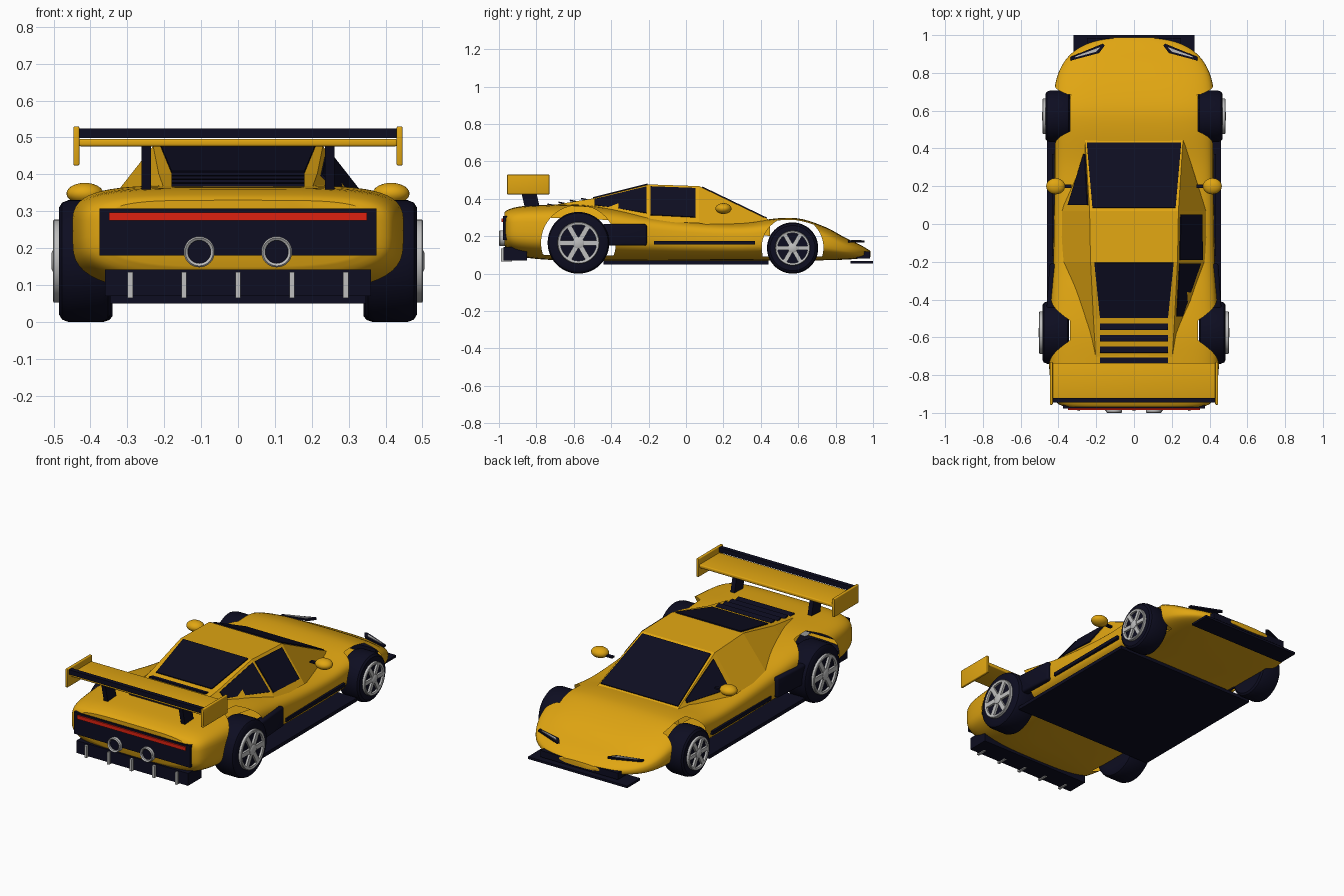
import bpy, bmesh, math
from mathutils import Vector

if "Cube" in bpy.data.objects:
    bpy.data.objects.remove(bpy.data.objects["Cube"])


def material(name, rgb):
    m = bpy.data.materials.new(name)
    m.diffuse_color = (*rgb, 1)
    m.use_nodes = True
    m.node_tree.nodes["Principled BSDF"].inputs["Base Color"].default_value = m.diffuse_color
    return m


YELLOW = material("yellow_paint", (0.75, 0.38, 0.006))
BLACK = material("blue_black", (0.004, 0.004, 0.015))
GREY = material("light_metal", (0.52, 0.52, 0.52))
RED = material("tail_red", (0.72, 0.015, 0.005))


def finish(name, bm, mat, smooth=False):
    bmesh.ops.recalc_face_normals(bm, faces=bm.faces[:])
    me = bpy.data.meshes.new(name)
    bm.to_mesh(me)
    bm.free()
    ob = bpy.data.objects.new(name, me)
    bpy.context.collection.objects.link(ob)
    me.materials.append(mat)
    if smooth:
        smooth_shade(ob)
    return ob


def smooth_shade(ob):
    bpy.ops.object.select_all(action='DESELECT')
    ob.select_set(True)
    bpy.context.view_layer.objects.active = ob
    bpy.ops.object.shade_smooth_by_angle(angle=math.radians(35))


def box(name, x, y, z, mat, bevel=0):
    """Box between the (low, high) pairs; the origin is its centre."""
    bm = bmesh.new()
    bmesh.ops.create_cube(bm, size=1)
    bmesh.ops.scale(bm, verts=bm.verts, vec=(abs(x[1] - x[0]), y[1] - y[0], z[1] - z[0]))
    if bevel:
        bmesh.ops.bevel(bm, geom=bm.edges[:], offset=bevel, segments=3, affect='EDGES', profile=0.5)
    ob = finish(name, bm, mat, bool(bevel))
    ob.location = [sum(p) / 2 for p in (x, y, z)]
    return ob


def loft(name, rings, mat, smooth=False):
    bm = bmesh.new()
    rows = [[bm.verts.new(p) for p in ring] for ring in rings]
    n = len(rows[0])
    for a, b in zip(rows, rows[1:]):
        for i in range(n):
            bm.faces.new((a[i], a[(i + 1) % n], b[(i + 1) % n], b[i]))
    bm.faces.new(rows[0])
    bm.faces.new(rows[-1][::-1])
    return finish(name, bm, mat, smooth)


def lathe(name, profile, centre, mat, axis='X', segs=48):
    """Turned part; profile is (distance along axis, radius)."""
    rings = []
    for d, r in profile:
        ring = []
        for i in range(segs):
            a = 2 * math.pi * i / segs
            u, v = r * math.cos(a), r * math.sin(a)
            ring.append(Vector(centre) + Vector((d, u, v) if axis == 'X' else (u, d, v)))
        rings.append(ring)
    return loft(name, rings, mat, True)


def plate(name, pts, normal, mat, lift=0.006):
    """Thin panel straddling a surface along the outward normal."""
    n = Vector(normal).normalized()
    return loft(name, [[Vector(p) - n * 0.003 for p in pts], [Vector(p) + n * lift for p in pts]], mat)


# Body shell: (y, half width, bottom, top), smoothed between stations
STATIONS = [(-0.97, .36, .15, .33), (-0.945, .41, .115, .345), (-0.88, .435, .09, .36),
            (-0.75, .45, .075, .367), (-0.575, .455, .07, .37), (-0.4, .44, .07, .35),
            (-0.2, .428, .07, .315), (0.05, .423, .07, .285), (0.3, .42, .07, .275),
            (0.5, .42, .07, .297), (0.62, .425, .07, .292), (0.75, .415, .072, .247),
            (0.85, .375, .075, .193), (0.92, .31, .08, .16), (0.965, .22, .085, .135),
            (0.987, .12, .09, .12)]


def spline(p0, p1, p2, p3, t):
    return [0.5 * (2 * b + (c - a) * t + (2 * a - 5 * b + 4 * c - d) * t * t
                   + (3 * b - a - 3 * c + d) * t ** 3) for a, b, c, d in zip(p0, p1, p2, p3)]


def section(y, w, lo, hi, segs=56):
    top_n = 4.5 - 2 * min(max((y - 0.6) / 0.35, 0), 1)
    mid, h, ring = (lo + hi) / 2, (hi - lo) / 2, []
    for i in range(segs):
        a = 2 * math.pi * i / segs
        c, s = math.cos(a), math.sin(a)
        n = top_n if s >= 0 else 3
        ring.append((math.copysign(abs(c) ** (2 / n), c) * w, y,
                     mid + math.copysign(abs(s) ** (2 / n), s) * h))
    return ring


rings = []
for i in range(len(STATIONS) - 1):
    q = [STATIONS[min(max(i + k, 0), len(STATIONS) - 1)] for k in (-1, 0, 1, 2)]
    rings += [section(*spline(*q, t / 4)) for t in range(4)]
rings.append(section(*STATIONS[-1]))
body = loft("body_shell", rings, YELLOW)

# Wheel arches: cut openings, then remove the inner walls so the shell stays open
ARCHES = [(-0.575, 0.165, 0.2), (0.57, 0.14, 0.165)]
for y, z, r in ARCHES:
    for s in (-1, 1):
        cutter = lathe("arch_cutter", [(0.34 * s, r), (0.6 * s, r)], (0, y, z), YELLOW, segs=96)
        cutter.hide_render = True
        mod = body.modifiers.new("arch", 'BOOLEAN')
        mod.operation, mod.solver, mod.object = 'DIFFERENCE', 'EXACT', cutter
        bpy.context.view_layer.objects.active = body
        bpy.ops.object.modifier_apply(modifier=mod.name)
        bpy.data.objects.remove(cutter)
bm = bmesh.new()
bm.from_mesh(body.data)
walls = []
for f in bm.faces:
    c = f.calc_center_median()
    if abs(c.x) > 0.339 and any(math.hypot(c.y - y, c.z - z) < r + 1e-5 for y, z, r in ARCHES):
        walls.append(f)
bmesh.ops.delete(bm, geom=walls, context='FACES')
bm.to_mesh(body.data)
bm.free()
smooth_shade(body)

# Cabin: (y, roof z, roof half width, base z, base half width)
CABIN = [(0.45, .285, .26, .2, .27), (0.07, .468, .235, .27, .38), (-0.2, .477, .23, .28, .385),
         (-0.5, .402, .215, .29, .325), (-0.75, .36, .2, .3, .24)]
loft("cabin", [[(-b, y, zb), (-t, y, zt), (t, y, zt), (b, y, zb)] for y, zt, t, zb, b in CABIN], YELLOW)


def cabin_at(y):
    for a, b in zip(CABIN, CABIN[1:]):
        if b[0] <= y <= a[0]:
            k = (a[0] - y) / (a[0] - b[0])
            return [p + (q - p) * k for p, q in zip(a, b)]


def roof_panel(name, y0, w0, y1, w1, normal, lift=0.006):
    z0, z1 = cabin_at(y0)[1], cabin_at(y1)[1]
    plate(name, [(-w0, y0, z0), (w0, y0, z0), (w1, y1, z1), (-w1, y1, z1)], normal, BLACK, lift)


def side_window(name, s, corners):
    pts = []
    for y, z in corners:
        _, zt, t, zb, b = cabin_at(y)
        k = (z - zb) / (zt - zb)
        pts.append((s * (b + (t - b) * k), y, z))
    plate(name, pts, (s * 0.8, 0, 0.6), BLACK)


roof_panel("windshield", 0.43, .25, 0.085, .22, (0, .45, .9))
roof_panel("rear_window", -0.205, .21, -0.497, .18, (0, -.25, .97))
side_window("door_window", 1, [(0.05, .3), (0.05, .455), (-0.19, .464), (-0.19, .312)])
side_window("rear_quarter_window", 1, [(-0.21, .322), (-0.21, .464), (-0.49, .396), (-0.49, .365)])
side_window("front_quarter_window", -1, [(0.1, .298), (0.1, .443), (0.37, .315), (0.37, .296)])

# Engine cover louvers
for i in range(4):
    y = -0.545 - i * 0.06
    z = cabin_at(y)[1] + 0.004
    slat = box("louver", (-.18, .18), (y - .017, y + .017), (z - .004, z + .004), BLACK)
    slat.rotation_euler.x = -0.2

# Wheels
for y, R, x0, x1 in [(-0.575, .165, .345, .485), (0.57, .137, .34, .468)]:
    for s in (-1, 1):
        c, rim = (0, y, R), R * 0.68
        lathe("tyre", [(x * s, r) for x, r in [(x0, R * .75), (x0, R * .88), (x0 + .008, R * .96),
              (x0 + .025, R), (x1 - .025, R), (x1 - .008, R * .96), (x1, R * .88), (x1, R * .6)]], c, BLACK)
        lathe("rim_ring", [(x * s, r) for x, r in [(x1 - .005, rim), (x1 + .014, rim),
              (x1 + .017, rim * .97), (x1 + .014, rim * .86), (x1 - .005, rim * .86)]], c, GREY)
        # dark dish filling the ring, so spokes stand out
        lathe("wheel_dish", [((x1 - .01) * s, rim * .9), ((x1 + .002) * s, rim * .9)], c, BLACK)
        lathe("hub", [((x1 - .005) * s, rim * .27), ((x1 + .016) * s, rim * .27),
                      ((x1 + .02) * s, rim * .2)], c, GREY)
        for k in range(6):
            a = k * math.pi / 3 + math.pi / 6
            spoke = box("spoke", (0, .016), (-rim * .12, rim * .12), (-rim * .4, rim * .4), GREY)
            spoke.rotation_euler.x = a
            spoke.location = (s * (x1 + .006), y - math.sin(a) * rim * .52, R + math.cos(a) * rim * .52)

# Floor, side trim, intakes and mirrors
box("floor_plate", (-.46, .46), (-.44, .44), (.05, .07), BLACK)
for s in (-1, 1):
    box("side_stripe", (s * .41, s * .434), (-.17, .37), (.155, .175), BLACK)
    intake = box("side_intake", (s * .405, s * .455), (-.45, -.21), (.15, .265), BLACK, .012)
    intake.rotation_euler.z = s * 0.07
    box("mirror_arm", (s * .33, s * .4), (.19, .21), (.335, .345), BLACK)
    bm = bmesh.new()
    bmesh.ops.create_uvsphere(bm, u_segments=24, v_segments=14, radius=1)
    bmesh.ops.scale(bm, verts=bm.verts, vec=(.05, .043, .029))
    mirror = finish("mirror", bm, YELLOW, True)
    mirror.location = (s * .415, .2, .348)

# Nose: splitter, grille and headlights
box("front_splitter", (-.32, .32), (.88, 1.0), (.055, .068), BLACK)
box("nose_grille", (-.25, .25), (.91, .985), (.08, .118), BLACK)
for s in (-1, 1):
    housing = [(.155, .945), (.165, .955), (.335, .885), (.335, .865), (.185, .905)]
    lens = [(.178, .937), (.2, .912), (.31, .882), (.31, .888)]
    plate("headlight_housing", [(s * x, y, .17) for x, y in housing], (0, 0, 1), BLACK)
    plate("headlight_lens", [(s * x, y, .177) for x, y in lens], (0, 0, 1), GREY, .003)

# Tail: panel, light bar, exhausts, diffuser
box("tail_panel", (-.375, .375), (-.978, -.93), (.18, .307), BLACK)
box("tail_light", (-.35, .35), (-.986, -.97), (.275, .296), RED)
for s in (-1, 1):
    lathe("exhaust_pipe", [(-.93, .042), (-.995, .042), (-1.0, .038), (-.995, .031), (-.95, .031)],
          (s * .105, 0, .19), GREY, 'Y', 32)
    lathe("exhaust_bore", [(-.94, .033), (-.985, .032)], (s * .105, 0, .19), BLACK, 'Y', 32)
box("diffuser", (-.36, .36), (-.975, -.85), (.07, .142), BLACK)
for i in range(-2, 3):
    box("diffuser_fin", (i * .146 - .007, i * .146 + .007), (-.99, -.93), (.065, .135), GREY)

# Rear wing
box("wing_blade", (-.432, .432), (-.925, -.735), (.476, .496), YELLOW, .006)
box("wing_flap", (-.432, .432), (-.945, -.92), (.498, .525), BLACK)
for s in (-1, 1):
    box("wing_endplate", (s * .43, s * .446), (-.957, -.73), (.424, .53), YELLOW, .004)
    x = s * .249
    loft("wing_strut", [[(x - .013, y, z), (x + .013, y, z), (x + .013, y + .08, z), (x - .013, y + .08, z)]
                        for y, z in [(-.86, .345), (-.89, .478)]], BLACK)
